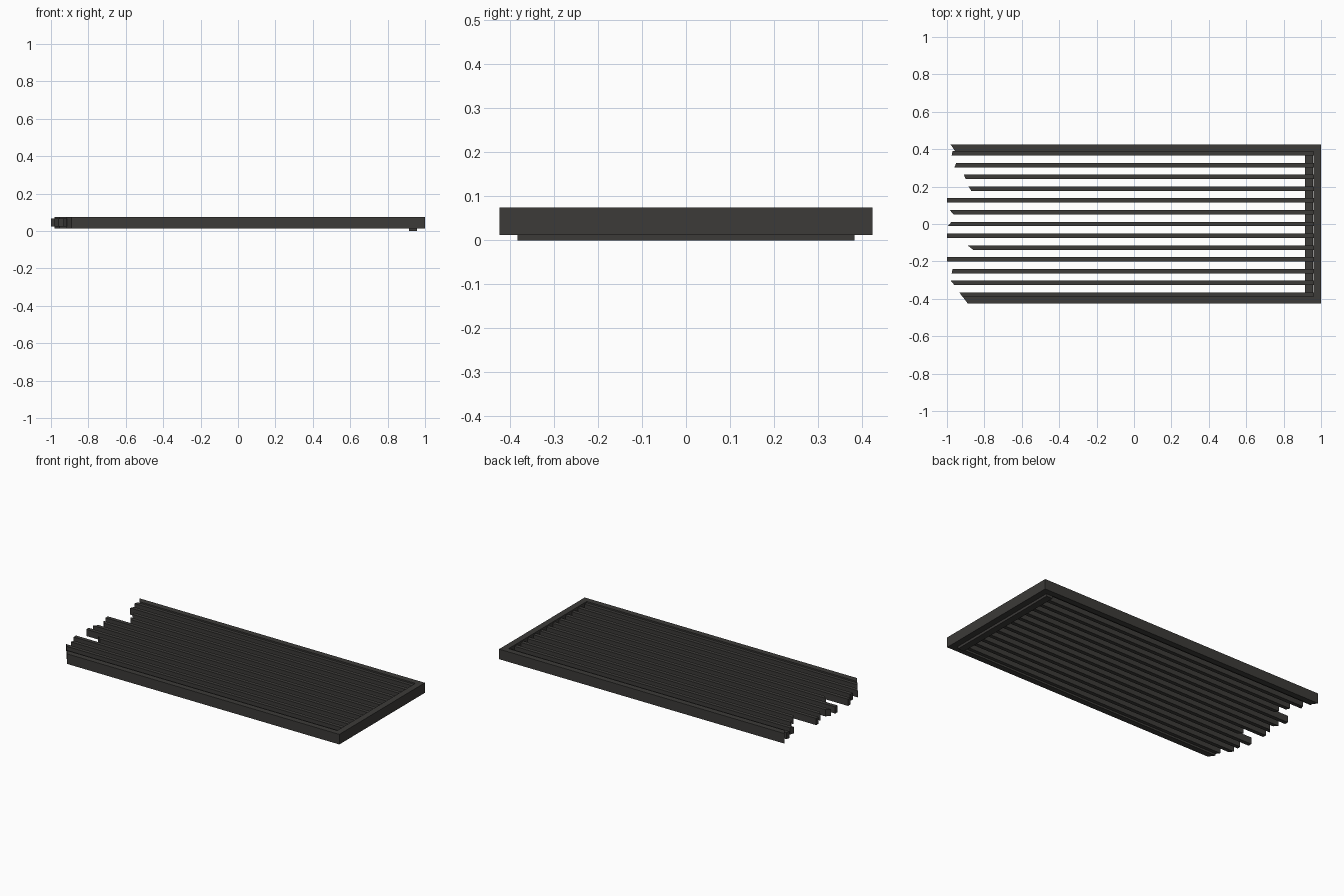
import bpy, bmesh

if "Cube" in bpy.data.objects:
    bpy.data.objects.remove(bpy.data.objects["Cube"])

iron = bpy.data.materials.new("dark_iron")
iron.diffuse_color = (0.045, 0.043, 0.04, 1)
iron.use_nodes = True
iron.node_tree.nodes["Principled BSDF"].inputs["Base Color"].default_value = iron.diffuse_color


def prism(name, outline, z0, z1):
    """Extrude a flat xy outline from z0 to z1."""
    bm = bmesh.new()
    face = bm.faces.new([bm.verts.new((x, y, z0)) for x, y in outline])
    top = bmesh.ops.extrude_face_region(bm, geom=[face])["geom"]
    for v in top:
        if isinstance(v, bmesh.types.BMVert):
            v.co.z = z1
    bmesh.ops.recalc_face_normals(bm, faces=bm.faces)
    me = bpy.data.meshes.new(name)
    bm.to_mesh(me)
    bm.free()
    me.materials.append(iron)
    ob = bpy.data.objects.new(name, me)
    bpy.context.collection.objects.link(ob)
    return ob


# U-shaped outer frame, broken off at an angle on the left
prism("frame", [(-0.89, -0.424), (1, -0.424), (1, 0.424), (-0.98, 0.424),
                (-0.955, 0.387), (0.96, 0.387), (0.96, -0.387), (-0.917, -0.387)],
      0.012, 0.075)

# Support ledge below the bars at the closed end
prism("end_ledge", [(0.913, -0.383), (0.956, -0.383), (0.956, 0.383), (0.913, 0.383)],
      0, 0.024)

# Parallel bars: broken end x at the upper and lower y edge, back to front
ends = [(-0.97, -0.975), (-0.95, -0.96), (-0.91, -0.90), (-0.885, -0.87),
        (-1, -1), (-0.985, -0.965), (-0.975, -0.997), (-1, -1),
        (-0.89, -0.86), (-1, -1), (-0.97, -0.975), (-0.98, -0.96),
        (-0.933, -0.917)]
half = 0.012
for i, (a, b) in enumerate(ends):
    y = 0.378 - 0.063 * i
    prism(f"bar_{i + 1}", [(b, y - half), (0.962, y - half), (0.962, y + half), (a, y + half)],
          0.024, 0.066)
